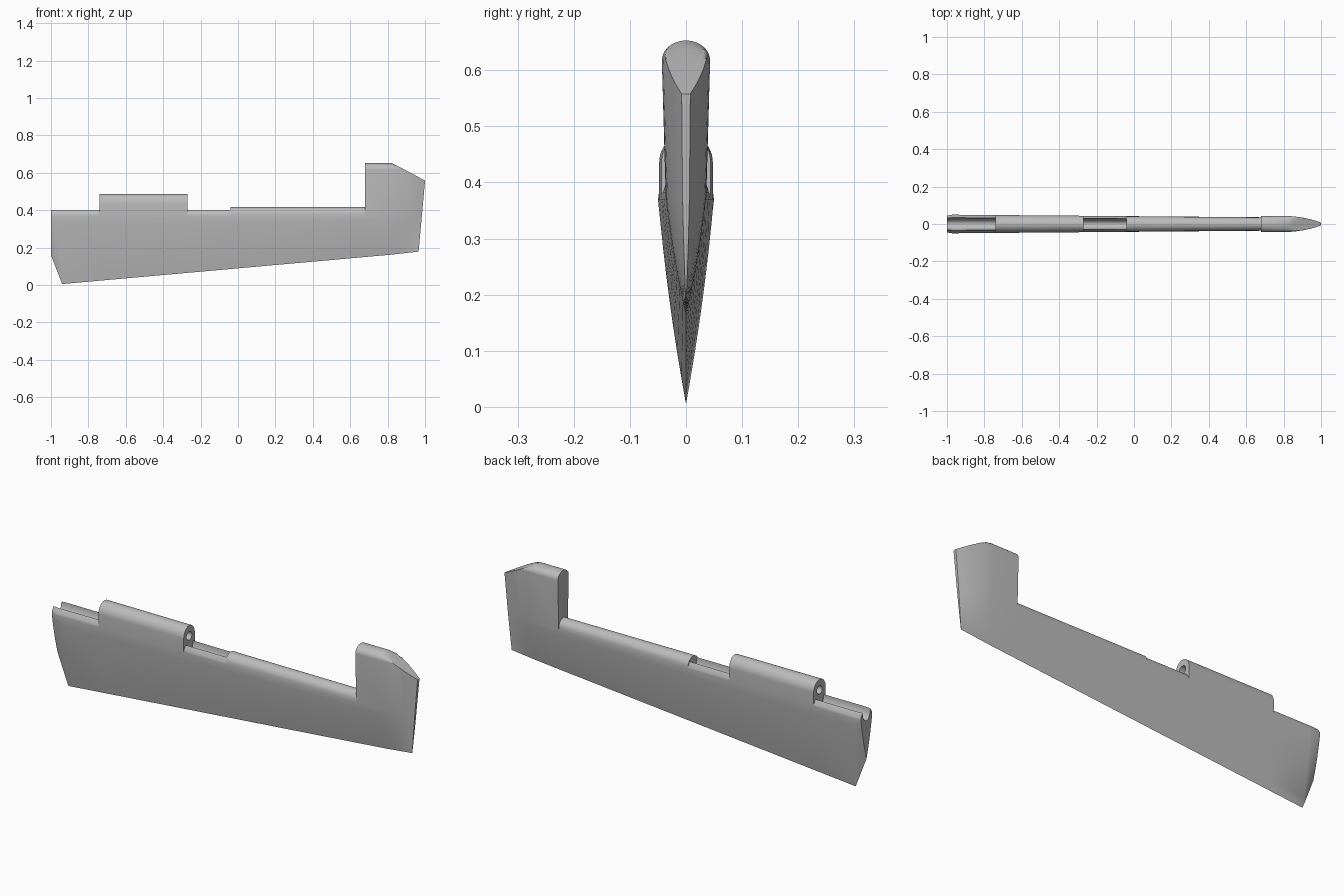
import bpy, bmesh, math

old = bpy.data.objects.get("Cube")
if old:
    bpy.data.objects.remove(old)

grey = bpy.data.materials.new("plain grey")
grey.use_nodes = True
colour = (0.5, 0.5, 0.5, 1)
grey.diffuse_color = colour
grey.node_tree.nodes["Principled BSDF"].inputs["Base Color"].default_value = colour

SIDE, ARC = 8, 12          # points up each side, points over each half of the top
SHOULDER = 0.37            # height of the thickest line of the panel


def panel_width(x):
    return 0.05 - 0.014 * (x + 1) / 1.68


def lower_edge(x):
    return 0.005 + 0.17 * (x + 0.94) / 1.905


def dome(width, base, top):
    """Quarter ellipse from the shoulder to the centre line."""
    angles = [math.pi / 2 * i / ARC for i in range(ARC + 1)]
    return [(width * math.cos(a), base + (top - base) * math.sin(a)) for a in angles]


def groove(width):
    """Sloped lip, then a concave channel down to the centre line."""
    lip, floor = width * 0.68, 0.35
    pts = [(width * 0.97, 0.38)]
    for i in range(ARC):
        a = math.pi / 2 * i / (ARC - 1)
        pts.append((lip * math.cos(a), 0.4 - (0.4 - floor) * math.sin(a)))
    return pts


def section(x, kind, bottom=None, width=None, taper=1.0):
    """Closed cross-section ring of the panel at x."""
    zb = lower_edge(x) if bottom is None else bottom
    w = (width or panel_width(x)) * taper
    half = []
    for i in range(1, SIDE + 1):
        t = i / SIDE
        half.append((w * t * (1.35 - 0.35 * t), zb + (SHOULDER - zb) * t))
    if kind == "groove":
        half += groove(w)
    elif kind == "round":
        half += dome(w * 0.97, 0.378, 0.417)
    elif kind == "barrel":
        half += dome(w, 0.435, 0.487)
    else:
        half += dome(0.043 * taper, 0.617, 0.653)
        # flat sloping cut across the tip of the horn
        cut = 0.653 - max(0, x - 0.82) / 0.18 * 0.095
        half = [(y, min(z, cut)) for y, z in half]
    # rake the outer end
    rake = max(0, x - 0.82) / 0.18 * 0.035
    ring = [(0, zb)] + half + [(-y, z) for y, z in reversed(half[:-1])]
    return [(x - rake * (0.558 - z) / 0.385, y, z) for y, z in ring]


# Stations along the span; a repeated x makes a step wall
rings = [section(-1, "groove", 0.16, 0.045), section(-0.97, "groove", 0.082, 0.05)]
for kind, xs in (("groove", (-0.94, -0.74)), ("barrel", (-0.74, -0.27)),
                 ("groove", (-0.27, -0.04)), ("round", (-0.04, 0.3, 0.68)),
                 ("horn", (0.68, 0.82))):
    rings += [section(x, kind) for x in xs]
for i in range(1, 7):
    s = i / 6
    rings.append(section(0.82 + 0.18 * s, "horn", taper=1 - 0.25 * s - 0.57 * s ** 2.2))

bm = bmesh.new()
loops = [[bm.verts.new(p) for p in ring] for ring in rings]
n = len(loops[0])
for a, b in zip(loops, loops[1:]):
    for i in range(n):
        j = (i + 1) % n
        bm.faces.new((a[i], a[j], b[j], b[i]))
bm.faces.new(loops[0])
bm.faces.new(loops[-1])
bmesh.ops.remove_doubles(bm, verts=bm.verts, dist=0.00005)
bmesh.ops.dissolve_degenerate(bm, edges=bm.edges, dist=0.00005)
bmesh.ops.recalc_face_normals(bm, faces=bm.faces)
mesh = bpy.data.meshes.new("control_surface")
bm.to_mesh(mesh)
bm.free()
mesh.materials.append(grey)
panel = bpy.data.objects.new("control_surface", mesh)
bpy.context.collection.objects.link(panel)

# Hinge pin hole through the barrel
bpy.ops.mesh.primitive_cylinder_add(vertices=24, radius=0.021, depth=0.55,
                                    location=(-0.505, 0, 0.435),
                                    rotation=(0, math.pi / 2, 0))
pin = bpy.context.object
pin.name = "hinge_hole_cutter"
pin.hide_render = True
pin.data.materials.append(grey)

bpy.ops.object.select_all(action="DESELECT")
panel.select_set(True)
bpy.context.view_layer.objects.active = panel
drill = panel.modifiers.new("hinge_hole", "BOOLEAN")
drill.operation = "DIFFERENCE"
drill.solver = "EXACT"
drill.object = pin
bpy.ops.object.modifier_apply(modifier=drill.name)
bpy.data.objects.remove(pin)
bpy.ops.object.shade_smooth_by_angle(angle=math.radians(30))
